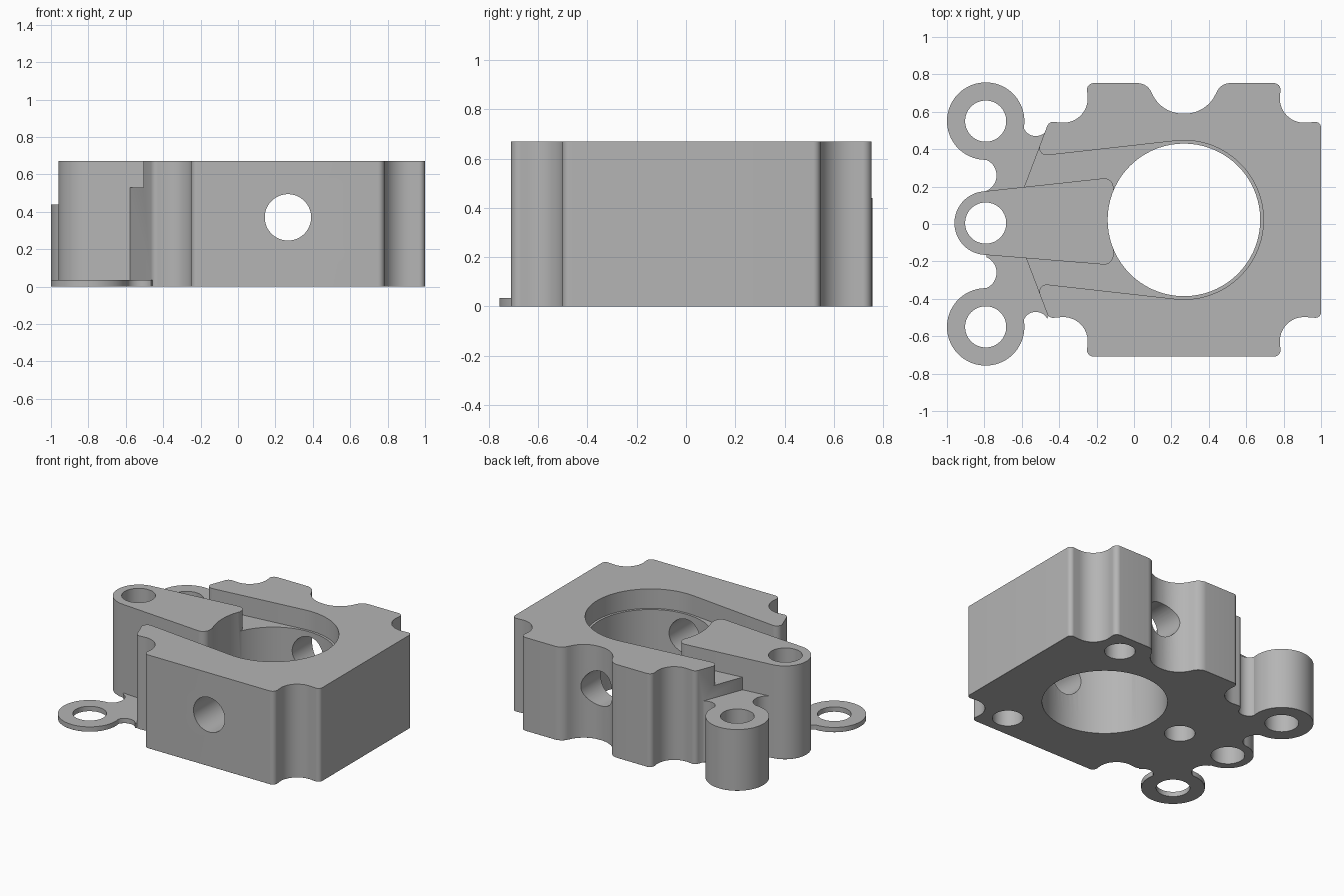
import bpy, bmesh
from math import sin, cos, tan, radians, pi
from mathutils import Vector, Matrix

cube = bpy.data.objects.get("Cube")
if cube:
    bpy.data.objects.remove(cube, do_unlink=True)

grey = bpy.data.materials.new("machined grey")
grey.use_nodes = True
GREY = (0.46, 0.46, 0.46, 1)
grey.diffuse_color = GREY
grey.node_tree.nodes["Principled BSDF"].inputs["Base Color"].default_value = GREY

TOP, FLOOR = 0.67, 0.53          # block height, pocket floor height
MID = 0.022                      # the block's own symmetry line in y
BORE = (0.267, MID)
RING_X = -0.793


def arc(cx, cy, r, a0, a1, n=24):
    angles = [radians(a0 + (a1 - a0) * i / n) for i in range(n + 1)]
    return [(cx + r * cos(a), cy + r * sin(a)) for a in angles]


def circle(cx, cy, r, n=72):
    return arc(cx, cy, r, 0, 360, n)[:-1]


def rounded(corners, n=12):
    """Closed outline from (x, y[, radius]) corners, with filleted corners."""
    out = []
    for i, c in enumerate(corners):
        p = Vector(c[:2])
        if len(c) < 3:
            out.append(tuple(p))
            continue
        u = (Vector(corners[i - 1][:2]) - p).normalized()
        v = (Vector(corners[(i + 1) % len(corners)][:2]) - p).normalized()
        half = u.angle(v) / 2
        centre = p + (u + v).normalized() * (c[2] / sin(half))
        start = p + u * (c[2] / tan(half)) - centre
        sweep = start.angle_signed(p + v * (c[2] / tan(half)) - centre)
        for k in range(n + 1):
            a = -sweep * k / n
            out.append((centre.x + start.x * cos(a) - start.y * sin(a),
                        centre.y + start.x * sin(a) + start.y * cos(a)))
    return out


def prism(name, outline, z0, z1):
    bm = bmesh.new()
    base = bm.faces.new([bm.verts.new((x, y, z0)) for x, y in outline])
    top = bmesh.ops.extrude_face_region(bm, geom=[base])["geom"]
    bmesh.ops.translate(bm, vec=(0, 0, z1 - z0),
                        verts=[g for g in top if isinstance(g, bmesh.types.BMVert)])
    bmesh.ops.recalc_face_normals(bm, faces=bm.faces)
    mesh = bpy.data.meshes.new(name)
    bm.to_mesh(mesh)
    bm.free()
    mesh.materials.append(grey)
    ob = bpy.data.objects.new(name, mesh)
    bpy.context.collection.objects.link(ob)
    return ob


def combine(target, other, operation):
    mod = target.modifiers.new("combine", 'BOOLEAN')
    mod.operation, mod.solver, mod.object = operation, 'EXACT', other
    bpy.context.view_layer.objects.active = target
    bpy.ops.object.modifier_apply(modifier=mod.name)
    bpy.data.objects.remove(other, do_unlink=True)


def mirror(points):
    return [(x, -y, *r) for x, y, *r in reversed(points)]


# Block with scalloped corners; the back edge also has a shallow central dip
right_notch = [(1.0, 0.526, 0.03), (0.765, 0.508, 0.13), (0.787, 0.731, 0.035)]
dip = [(0.465, 0.731, 0.08), (0.385, 0.568, 0.18), (0.149, 0.568, 0.18), (0.069, 0.731, 0.08)]
left_notch = [(-0.255, 0.731, 0.035), (-0.232, 0.506, 0.13), (-0.455, 0.526, 0.035), (-0.587, 0.178)]
half = right_notch + left_notch
outline = rounded(right_notch + dip + left_notch + mirror(half))
block = prism("housing_block", [(x, y + MID) for x, y in outline], 0, TOP)

# Pocket around the bore, opening towards the lugs
mouth = [(-0.522, 0.339, 0.04), (-0.499, 0.416), (-0.9, 0.416)]
pocket = arc(0.267, 0, 0.425, -96.7, 96.7, 64)
pocket = rounded(pocket + mouth + mirror(mouth))
combine(block, prism("pocket_cutter", [(x, y + MID) for x, y in pocket], FLOOR, 1), 'DIFFERENCE')

# Tapered arm with a round end
arm = rounded(arc(-0.79, 0.005, 0.17, 96.3, 265, 40) + [(-0.11, -0.221, 0.05), (-0.11, 0.25, 0.05)])
combine(block, prism("arm", arm, 0, TOP), 'UNION')

# Side lugs with webs: a tall one at the back, a thin one at the front
web = (arc(-0.825, 0.26, 0.09, -67, 67) + [(-0.79, 0.45), (-0.62, 0.55)]
       + arc(-0.525, 0.54, 0.07, 195, 330) + [(-0.43, 0.45), (-0.48, 0.1), (-0.79, 0.1)])
for side, height, shape in ((1, 0.44, web), (-1, 0.035, mirror(web))):
    lug = prism("lug", circle(RING_X, 0.55 * side, 0.207), 0, height)
    combine(lug, prism("web", shape, 0, height), 'UNION')
    combine(block, lug, 'UNION')

# Fine chamfer round the underside
bm = bmesh.new()
bm.from_mesh(block.data)
bmesh.ops.remove_doubles(bm, verts=bm.verts, dist=0.0005)
bm.normal_update()
flat = [e for e in bm.edges if len(e.link_faces) == 2
        and all(f.normal.z < -0.99 for f in e.link_faces)]
bmesh.ops.dissolve_edges(bm, edges=flat, use_verts=False)
rim = [e for e in bm.edges if len(e.link_faces) == 2
       and sorted(round(f.normal.z) for f in e.link_faces) == [-1, 0]]
bmesh.ops.bevel(bm, geom=rim, offset=0.01, segments=1, affect='EDGES', clamp_overlap=True)
bm.to_mesh(block.data)
bm.free()

# Bore, lug holes and blind holes from below
holes = [(*BORE, 0.408, 1)]
holes += [(RING_X, y, 0.11, 1) for y in (-0.55, 0.005, 0.55)]
holes += [(x, y, 0.1, 0.3) for x, y in ((0.615, 0.59), (0.615, -0.545), (-0.37, MID))]
for x, y, r, depth in holes:
    combine(block, prism("hole_cutter", circle(x, y, r), -0.1, depth), 'DIFFERENCE')

# Cross hole from front to back
cross = prism("cross_hole_cutter", circle(0, 0, 0.124), -1, 1)
cross.data.transform(Matrix.Translation((BORE[0], 0, 0.37)) @ Matrix.Rotation(pi / 2, 4, 'X'))
combine(block, cross, 'DIFFERENCE')

bpy.ops.object.select_all(action='DESELECT')
block.select_set(True)
bpy.context.view_layer.objects.active = block
bpy.ops.object.shade_smooth_by_angle(angle=radians(30))
